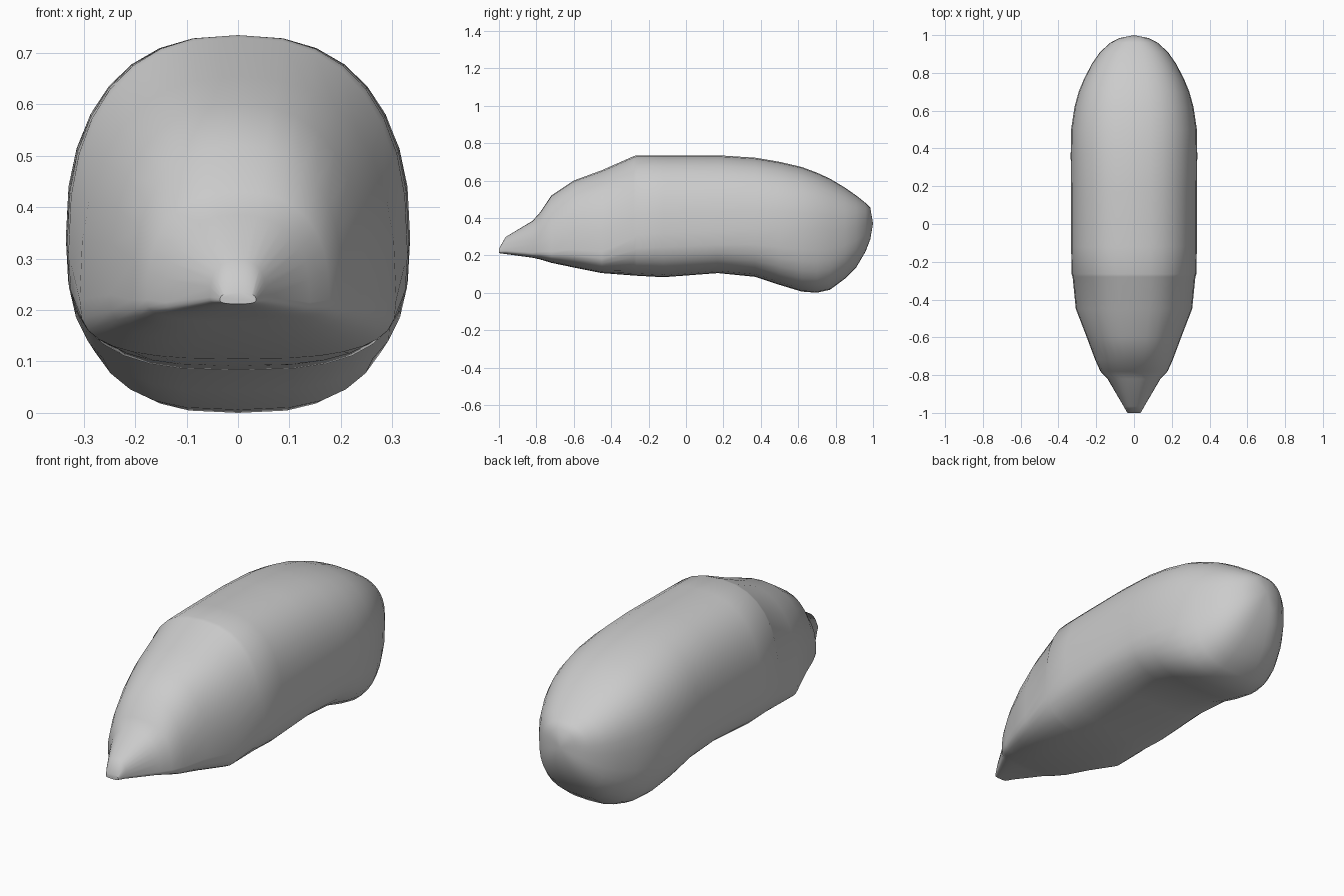
import bpy, bmesh, math

if "Cube" in bpy.data.objects:
    bpy.data.objects.remove(bpy.data.objects["Cube"])

SIDES = 32

# Stations along the body: y, top z, bottom z, half width, z of widest point
STATIONS = [
    (-1.00, .235, .212, .035, .22), (-.965, .298, .207, .055, .225),
    (-.82, .385, .187, .140, .215), (-.78, .43, .178, .178, .22),
    (-.72, .52, .160, .205, .22), (-.60, .60, .135, .250, .23),
    (-.45, .655, .105, .308, .22), (-.28, .73, .092, .325, .29),
    (-.265, .735, .091, .330, .31), (-.12, .735, .083, .333, .32),
    (.17, .735, .105, .334, .33), (.37, .722, .085, .335, .34),
    (.50, .70, .042, .333, .34), (.62, .672, .006, .315, .34),
    (.70, .642, .0, .293, .34), (.77, .61, .016, .264, .34),
    (.85, .562, .075, .222, .34), (.91, .52, .135, .180, .35),
    (.96, .48, .22, .125, .36), (.985, .455, .285, .075, .37),
]


def signed_pow(v, p):
    return math.copysign(abs(v) ** p, v)


def ring(bm, y, top, bottom, half, mid):
    """Rounded cross-section, with a flatter underside."""
    verts = []
    for i in range(SIDES):
        a = 2 * math.pi * i / SIDES
        c, s = math.cos(a), math.sin(a)
        power = 2 / (2.45 if s > 0 else 2.9)
        rise = top - mid if s > 0 else mid - bottom
        verts.append(bm.verts.new((half * signed_pow(c, power), y,
                                   mid + rise * signed_pow(s, power))))
    return verts


# Body and head lofted as one skin
bm = bmesh.new()
rings = [ring(bm, *s) for s in STATIONS]
for a, b in zip(rings, rings[1:]):
    for i in range(SIDES):
        j = (i + 1) % SIDES
        bm.faces.new((a[i], a[j], b[j], b[i]))

# Blunt snout tip and rounded rump
bm.faces.new(rings[0])
rump = bm.verts.new((0, 1, .37))
for i in range(SIDES):
    bm.faces.new((rings[-1][i], rings[-1][(i + 1) % SIDES], rump))

bmesh.ops.recalc_face_normals(bm, faces=bm.faces)
mesh = bpy.data.meshes.new("animal_body")
bm.to_mesh(mesh)
bm.free()
body = bpy.data.objects.new("animal_body", mesh)
bpy.context.collection.objects.link(body)
bpy.context.view_layer.objects.active = body
body.select_set(True)
bpy.ops.object.shade_smooth_by_angle(angle=math.radians(40))
